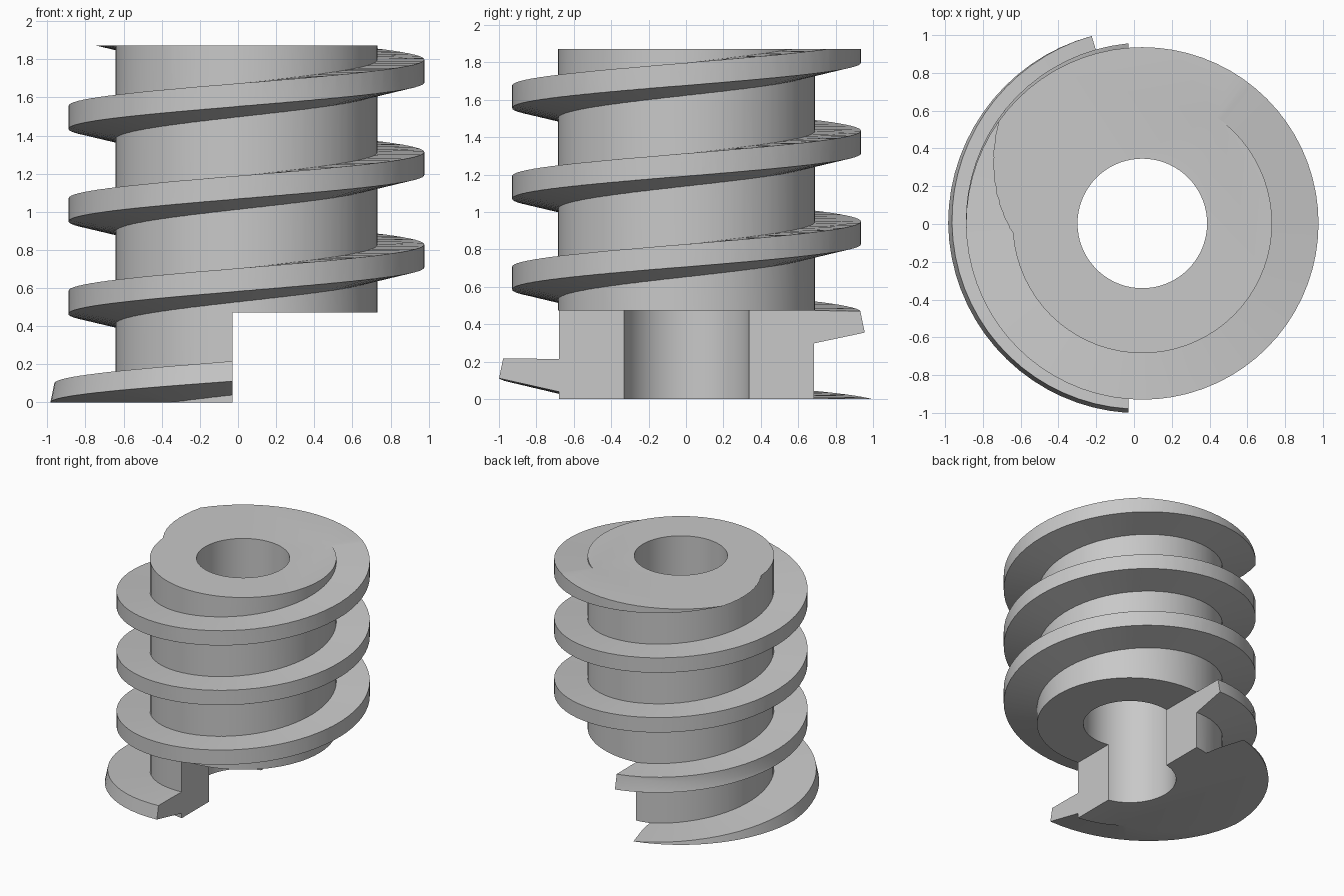
import bpy, bmesh, math
from mathutils import Vector

if "Cube" in bpy.data.objects:
    bpy.data.objects.remove(bpy.data.objects["Cube"], do_unlink=True)

AXIS = Vector((0.044, 0.003, 0))
SEGMENTS = 72
HEIGHT = 1.872
PITCH = 0.485
NOTCH_TOP = 0.473
CORE_R, BORE_R = 0.687, 0.343

grey = bpy.data.materials.new("steel_grey")
grey.use_nodes = True
grey.diffuse_color = (0.58, 0.58, 0.58, 1)
grey.node_tree.nodes["Principled BSDF"].inputs["Base Color"].default_value = (0.58, 0.58, 0.58, 1)


def finish(name, bm):
    bmesh.ops.recalc_face_normals(bm, faces=bm.faces)
    mesh = bpy.data.meshes.new(name)
    bm.to_mesh(mesh)
    bm.free()
    mesh.materials.append(grey)
    obj = bpy.data.objects.new(name, mesh)
    bpy.context.collection.objects.link(obj)
    return obj


def skin(name, sections):
    """Closed solid through a row of matching vertex loops."""
    def build(bm):
        loops = [[bm.verts.new(AXIS + p) for p in s] for s in sections]
        n = len(loops[0])
        for s, t in zip(loops, loops[1:]):
            for i in range(n):
                j = (i + 1) % n
                bm.faces.new((s[i], s[j], t[j], t[i]))
        bm.faces.new(loops[0])
        bm.faces.new(loops[-1])
    bm = bmesh.new()
    build(bm)
    return finish(name, bm)


def polar(r, a, z):
    return Vector((r * math.cos(a), r * math.sin(a), z))


def lathe(name, profile):
    """Solid of revolution about the worm axis from (radius, z) points."""
    step = math.tau / SEGMENTS
    return skin(name, [[polar(r, i * step, z) for i in range(SEGMENTS)] for r, z in profile])


def helix(name, profile, start, turns):
    """Sweep a closed (radius, z) section up a right-handed helix."""
    sections = []
    for i in range(int(turns * SEGMENTS) + 1):
        a = start + math.tau * i / SEGMENTS
        # top of the flight passes z = 0.222 at the front
        rise = 0.222 + PITCH * (a / math.tau - 0.75)
        sections.append([polar(r, a, z + rise) for r, z in profile])
    return skin(name, sections)


def combine(target, tool, operation):
    mod = target.modifiers.new(operation, "BOOLEAN")
    mod.operation, mod.object, mod.solver = operation, tool, "EXACT"
    bpy.ops.object.select_all(action="DESELECT")
    target.select_set(True)
    bpy.context.view_layer.objects.active = target
    bpy.ops.object.modifier_apply(modifier=mod.name)
    bpy.data.objects.remove(tool, do_unlink=True)


# Outer envelope: flared foot, straight body, flat ends, through bore
worm = lathe("worm_gear", [(1.028, 0), (0.933, 0.468), (0.933, HEIGHT)])
combine(worm, lathe("bore", [(BORE_R, -1), (BORE_R, 3)]), "DIFFERENCE")

# Half-round notch that leaves the drive dog at the foot
bm = bmesh.new()
bmesh.ops.create_cube(bm, size=1)
bmesh.ops.scale(bm, vec=(2, 4, 1), verts=bm.verts)
bmesh.ops.translate(bm, vec=(0.97, 0, NOTCH_TOP - 0.5), verts=bm.verts)
combine(worm, finish("notch", bm), "DIFFERENCE")

# Core shaft with its buttress thread, overlong so the envelope trims it
shaft = lathe("shaft", [(CORE_R, -0.9), (CORE_R, 2.7)])
thread = helix("thread", [(0.6, 0), (1.1, 0), (1.1, -0.084), (0.6, -0.194)],
               0.03 - math.pi / 2, 5.5)
combine(shaft, thread, "UNION")
combine(worm, shaft, "INTERSECT")

bpy.ops.object.shade_smooth_by_angle(angle=math.radians(30))
